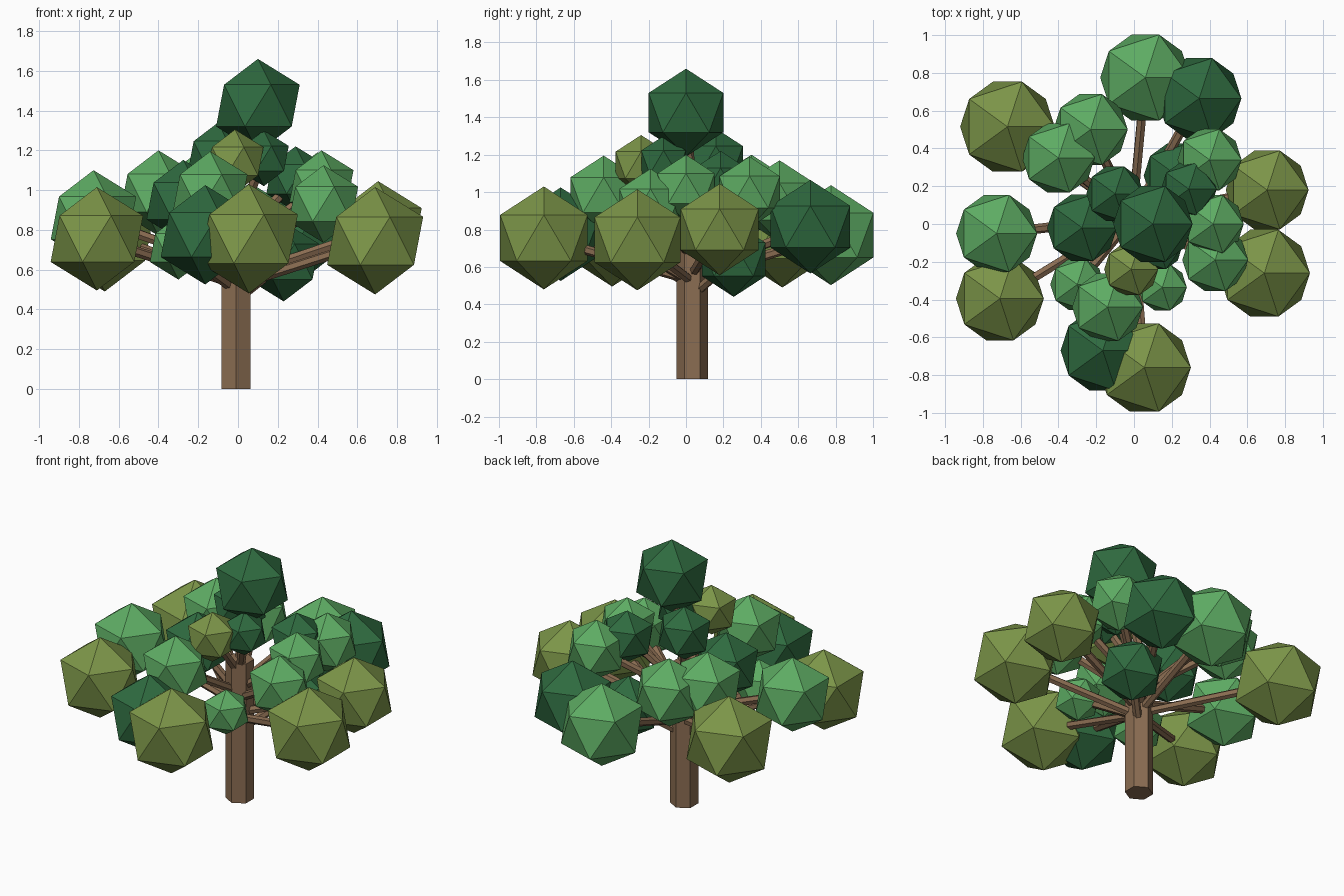
import bpy
from mathutils import Vector

default_cube = bpy.data.objects.get("Cube")
if default_cube:
    bpy.data.objects.remove(default_cube, do_unlink=True)


def make_material(name, red, green, blue):
    material = bpy.data.materials.new(name)
    material.use_nodes = True
    colour = (red, green, blue, 1)
    material.diffuse_color = colour
    shader = material.node_tree.nodes["Principled BSDF"]
    shader.inputs["Base Color"].default_value = colour
    return material


bark = make_material("bark brown", .26, .155, .085)
olive = make_material("olive leaf", .2, .3, .065)
light = make_material("light green leaf", .11, .41, .125)
dark = make_material("dark green leaf", .028, .145, .05)

TRUNK_CENTRE = Vector((-.01, .033, 0))


def finish(name, material):
    part = bpy.context.object
    part.name = name
    part.data.name = name
    part.data.materials.append(material)
    return part


def add_leaf_ball(name, material, centre, radius):
    """Faceted clump of leaves, standing on one of its corners."""
    bpy.ops.mesh.primitive_ico_sphere_add(
        subdivisions=1, radius=radius, location=centre)
    return finish(name, material)


def add_limb(name, start, end, radius):
    """Six-sided prism running from start to end."""
    axis = end - start
    bpy.ops.mesh.primitive_cylinder_add(
        vertices=6, radius=radius, depth=axis.length,
        location=(start + end) / 2)
    limb = finish(name, bark)
    limb.rotation_mode = "QUATERNION"
    limb.rotation_quaternion = Vector((0, 0, 1)).rotation_difference(axis)
    return limb


# Trunk
add_limb("trunk", TRUNK_CENTRE, TRUNK_CENTRE + Vector((0, 0, .9)), .084)

# Leaf clumps by colour: x, y, z and radius
olive_balls = [
    (-.67, .515, .77, .28), (-.71, -.395, .755, .26), (.705, .18, .8, .245),
    (.69, -.26, .745, .27), (.055, -.76, .755, .275), (-.015, -.24, 1.145, .16),
]
light_balls = [
    (-.727, -.05, .86, .24), (-.23, .5, .95, .22), (-.4, .35, .985, .215),
    (.06, .775, .77, .267), (.4, .34, 1, .19), (-.14, -.44, .985, .21),
    (-.3, -.32, .71, .16), (.42, 0, 1.02, .18), (.43, -.19, .93, .195),
    (.15, -.335, .74, .145),
]
dark_balls = [
    (.345, .665, .815, .25), (-.165, -.67, .775, .25), (-.275, -.02, .945, .207),
    (-.1, .16, 1.17, .17), (.29, .185, 1.055, .165), (.13, -.12, 1.16, .14),
    (.23, .255, .64, .2), (.1, 0, 1.425, .235),
]

groups = [
    ("olive", olive, olive_balls),
    ("light", light, light_balls),
    ("dark", dark, dark_balls),
]

# Each clump is carried by a branch that leaves the trunk below it
for label, material, balls in groups:
    for number, (x, y, z, radius) in enumerate(balls, start=1):
        centre = Vector((x, y, z))
        add_leaf_ball(f"{label}_leaf_ball_{number}", material, centre, radius)
        fork = TRUNK_CENTRE + Vector((0, 0, z * .7))
        tip = fork.lerp(centre, .85)
        add_limb(f"{label}_branch_{number}", fork, tip, .026)
